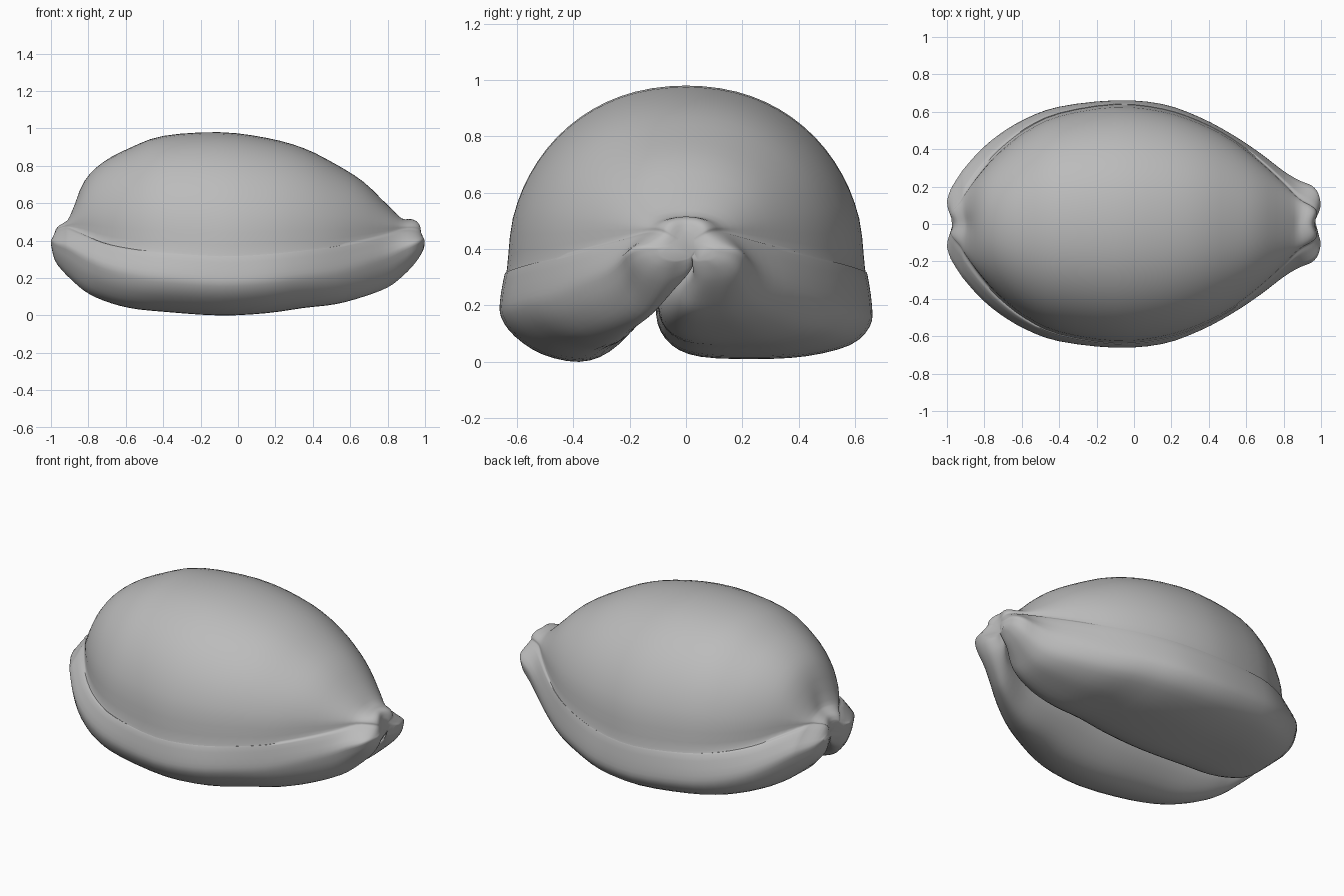
import bpy, bmesh, math
from mathutils import Vector

if "Cube" in bpy.data.objects:
    bpy.data.objects.remove(bpy.data.objects["Cube"])

# Stations along the shell: x, lip half width, dome half width, dome top,
# groove height, underside, slit roof, slit y
STATIONS = [
    (-1.0, .12, .05, .45, .43, .36, .39, 0),
    (-.98, .18, .07, .48, .455, .29, .37, 0),
    (-.93, .26, .12, .505, .47, .23, .37, -.03),
    (-.90, .30, .17, .54, .47, .20, .37, -.05),
    (-.82, .39, .28, .72, .44, .13, .38, -.10),
    (-.72, .475, .39, .82, .40, .08, .40, -.11),
    (-.58, .56, .50, .895, .37, .04, .42, -.12),
    (-.40, .625, .585, .96, .35, .02, .44, -.12),
    (-.10, .66, .635, .98, .33, 0, .45, -.12),
    (.15, .64, .61, .95, .34, .012, .45, -.12),
    (.35, .57, .545, .895, .36, .04, .44, -.11),
    (.52, .48, .455, .81, .38, .06, .42, -.11),
    (.67, .38, .34, .715, .41, .10, .40, -.10),
    (.80, .28, .22, .59, .44, .15, .38, -.06),
    (.88, .23, .14, .52, .46, .21, .37, -.02),
    (.95, .20, .10, .515, .46, .28, .36, .02),
    (.985, .16, .07, .50, .45, .33, .37, .02),
    (1.0, .10, .03, .46, .43, .36, .39, .02),
]
# Lip curves: fraction from slit to rim, and fraction of height
FRONT_INNER = [(-.02, .78), (.02, .55), (.1, .3), (.28, .08)]
FRONT_OUTER = [(.48, 0), (.72, .08), (.9, .27), (.99, .47), (1, .65)]
BACK_OUTER = [(1, .6), (.99, .38), (.9, .18), (.7, .06), (.47, .03)]
BACK_INNER = [(.22, .04), (.09, .13), (.025, .3), (.03, .5), (.1, .75)]


def smooth(points, steps, closed):
    """Catmull-Rom refinement of a list of vectors."""
    n = len(points)
    pick = (lambda i: points[i % n]) if closed else (lambda i: points[max(0, min(n - 1, i))])
    out = []
    for i in range(n if closed else n - 1):
        a, b, c, d = (pick(i + k) for k in (-1, 0, 1, 2))
        for j in range(steps):
            t = j / steps
            out.append(b + (c - a) * (t / 2) + (a * 2 - b * 5 + c * 4 - d) * (t * t / 2)
                       + (b * 3 - a - c * 3 + d) * (t ** 3 / 2))
    return out if closed else out + [points[-1]]


def section(station):
    """One closed slice: slit, front lip, dome, back lip."""
    x, w, wd, top, groove, low, roof, slit = station

    def lip(curve, side, height):
        return [(slit + u * (side * w - slit), low + v * (height - low)) for u, v in curve]

    shoulder = .35 * w + .65 * wd
    pts = [(slit + .07 * w, roof)]
    pts += lip(FRONT_INNER, -1, roof) + lip(FRONT_OUTER, -1, groove)
    pts.append((-shoulder, groove - .02))
    for k in range(13):
        a = math.pi * k / 12
        c, s = math.cos(a), math.sin(a)
        pts.append((-math.copysign(abs(c) ** .94, c) * wd, groove + (top - groove) * abs(s) ** .96))
    pts.append((shoulder, groove - .02))
    pts += lip(BACK_OUTER, 1, groove) + lip(BACK_INNER, 1, roof)
    ring = smooth([Vector((y, z, 0)) for y, z in pts], 3, True)
    # Small dent in the middle of each end
    end = max(0, (abs(x) - .85) / .15)
    return [Vector((x - math.copysign(.035 * end * math.exp(-(p.x / .06) ** 2), x), p.x, p.y))
            for p in ring]


# Shell body
bm = bmesh.new()
rows = smooth([Vector(s) for s in STATIONS], 3, False)
rings = [[bm.verts.new(p) for p in section(r)] for r in rows]
for a, b in zip(rings, rings[1:]):
    for i in range(len(a)):
        j = (i + 1) % len(a)
        bm.faces.new((a[i], a[j], b[j], b[i]))
bm.faces.new(rings[0])
bm.faces.new(rings[-1])
bmesh.ops.recalc_face_normals(bm, faces=bm.faces)
mesh = bpy.data.meshes.new("shell")
bm.to_mesh(mesh)
bm.free()
shell = bpy.data.objects.new("shell", mesh)
bpy.context.collection.objects.link(shell)
grey = bpy.data.materials.new("plain grey")
grey.diffuse_color = (.5, .5, .5, 1)
grey.use_nodes = True
grey.node_tree.nodes["Principled BSDF"].inputs["Base Color"].default_value = grey.diffuse_color
mesh.materials.append(grey)

# Smooth shading with sharp edges kept
bpy.context.view_layer.objects.active = shell
shell.select_set(True)
bpy.ops.object.shade_smooth_by_angle(angle=math.radians(60))
